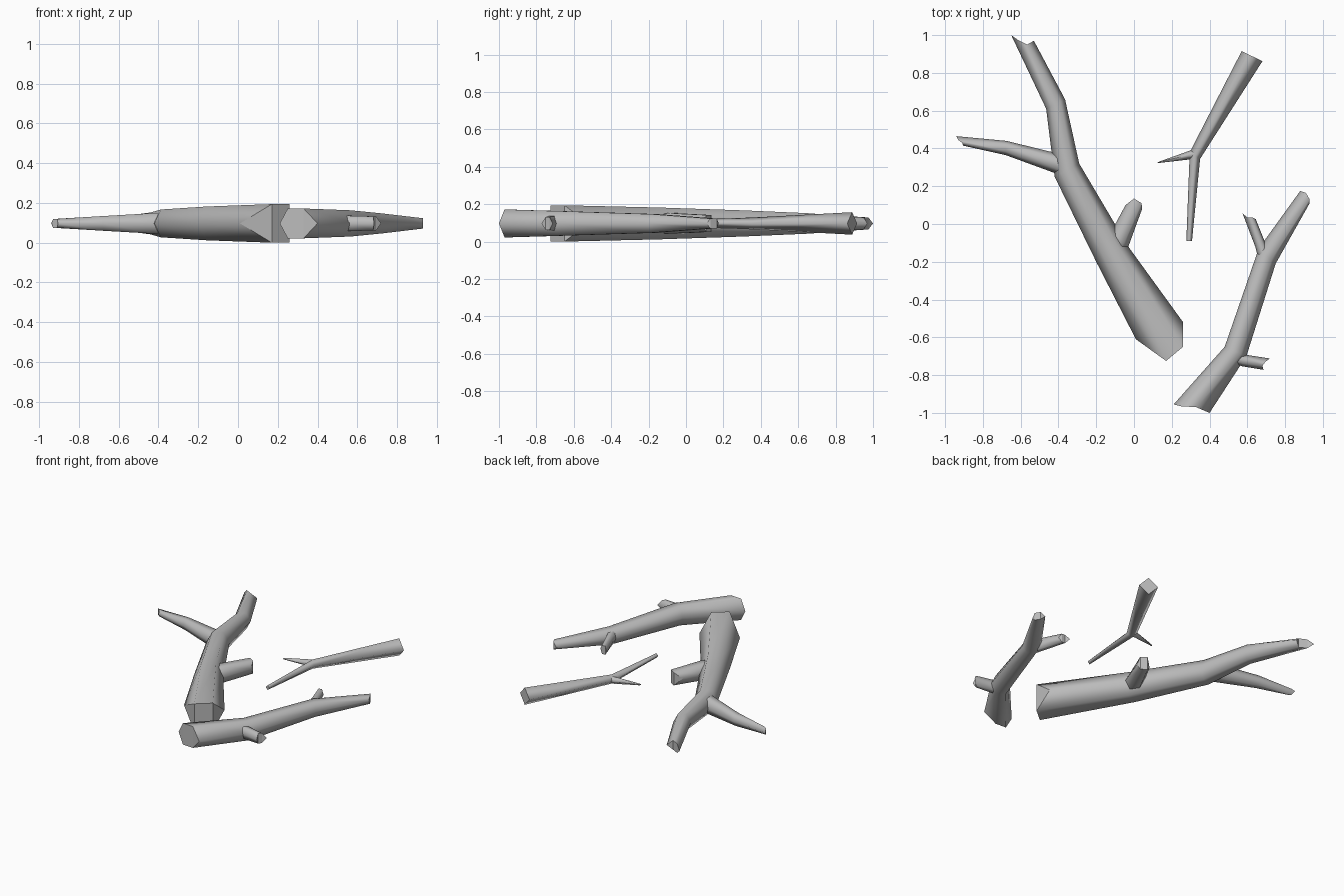
import bpy, bmesh
from mathutils import Vector

cube = bpy.data.objects.get("Cube")
if cube:
    bpy.data.objects.remove(cube)

bark = bpy.data.materials.new("bark_grey")
bark.use_nodes = True
bark.diffuse_color = (0.5, 0.5, 0.5, 1)
bsdf = bark.node_tree.nodes["Principled BSDF"]
bsdf.inputs["Base Color"].default_value = bark.diffuse_color
bsdf.inputs["Roughness"].default_value = 0.9

MID = 0.097   # height of every branch's centre line


def make_ring(bm, points, height, sides):
    """Points run from the left edge to the right edge; two points give a plain cut."""
    pts = [Vector(p) for p in points]
    if len(pts) == 2:
        a, b = pts
        steps = (0, 0.5, 1) if sides == 4 else (0, 0.25, 0.75, 1)
        pts = [a.lerp(b, t) for t in steps]
    upper = [bm.verts.new((p.x, p.y, MID + height * (0 < i < len(pts) - 1)))
             for i, p in enumerate(pts)]
    lower = [bm.verts.new((p.x, p.y, MID - height)) for p in pts[1:-1]]
    return upper + lower[::-1]


def cap(bm, ring):
    """Close an end with strips, so a jagged cut stays crisp."""
    n = len(ring)
    half = n // 2
    for i in range(half):
        loop = [ring[i], ring[i + 1], ring[(n - i - 1) % n], ring[(n - i) % n]]
        bm.faces.new(list(dict.fromkeys(loop)))


def branch(name, rings, sides=6):
    bm = bmesh.new()
    loops = [make_ring(bm, pts, h, sides) for pts, h in rings]
    for a, b in zip(loops, loops[1:]):
        for i in range(sides):
            j = (i + 1) % sides
            bm.faces.new((a[i], a[j], b[j], b[i])).smooth = True
    for end in (loops[0], loops[-1]):
        cap(bm, end)
    bmesh.ops.recalc_face_normals(bm, faces=bm.faces)
    for e in bm.edges:
        e.smooth = all(f.smooth for f in e.link_faces)
    mesh = bpy.data.meshes.new(name)
    bm.to_mesh(mesh)
    bm.free()
    mesh.materials.append(bark)
    obj = bpy.data.objects.new(name, mesh)
    bpy.context.collection.objects.link(obj)


# Large branch with a long side twig and a stub
branch("large_branch", [
    ([(0.01, -0.61), (0.17, -0.725), (0.26, -0.65), (0.26, -0.52)], 0.097),
    ([(-0.2, -0.2), (-0.03, -0.12)], 0.085),
    ([(-0.42, 0.25), (-0.29, 0.32)], 0.07),
    ([(-0.465, 0.61), (-0.365, 0.66)], 0.055),
    ([(-0.65, 1.0), (-0.615, 0.975), (-0.565, 0.95), (-0.53, 0.97)], 0.032)])
branch("large_branch_twig", [
    ([(-0.38, 0.25), (-0.36, 0.37)], 0.055),
    ([(-0.42, 0.27), (-0.41, 0.375)], 0.052),
    ([(-0.68, 0.365), (-0.675, 0.44)], 0.037),
    ([(-0.905, 0.415), (-0.91, 0.43), (-0.93, 0.445), (-0.94, 0.465)], 0.022)])
branch("large_branch_stub", [
    ([(-0.14, -0.08), (-0.06, -0.16)], 0.05),
    ([(-0.115, -0.03), (-0.03, -0.12)], 0.055),
    ([(-0.045, 0.1), (0.0, 0.135), (0.04, 0.11), (0.043, 0.08)], 0.045)])

# Medium branch with two short stubs
branch("medium_branch", [
    ([(0.21, -0.955), (0.25, -0.965), (0.33, -0.97), (0.4, -1.0)], 0.075),
    ([(0.48, -0.65), (0.595, -0.7)], 0.066),
    ([(0.66, -0.13), (0.75, -0.21)], 0.05),
    ([(0.88, 0.175), (0.91, 0.165), (0.93, 0.13), (0.93, 0.11)], 0.026)])
branch("medium_branch_upper_stub", [
    ([(0.655, -0.17), (0.71, -0.13)], 0.04),
    ([(0.642, -0.12), (0.695, -0.1)], 0.038),
    ([(0.575, 0.055), (0.6, 0.035), (0.625, 0.035), (0.645, 0.025)], 0.03)])
branch("medium_branch_lower_stub", [
    ([(0.53, -0.68), (0.52, -0.735)], 0.04),
    ([(0.59, -0.692), (0.57, -0.753)], 0.038),
    ([(0.72, -0.712), (0.695, -0.73), (0.68, -0.75), (0.685, -0.772)], 0.035)])

# Small four-sided branch with one thin twig
branch("small_branch", [
    ([(0.57, 0.915), (0.68, 0.862)], 0.06),
    ([(0.295, 0.38), (0.35, 0.345)], 0.032),
    ([(0.277, -0.09), (0.307, -0.09)], 0.016)], sides=4)
branch("small_branch_twig", [
    ([(0.33, 0.345), (0.325, 0.4)], 0.028),
    ([(0.28, 0.34), (0.3, 0.39)], 0.024),
    ([(0.122, 0.322), (0.132, 0.33)], 0.006)], sides=4)
